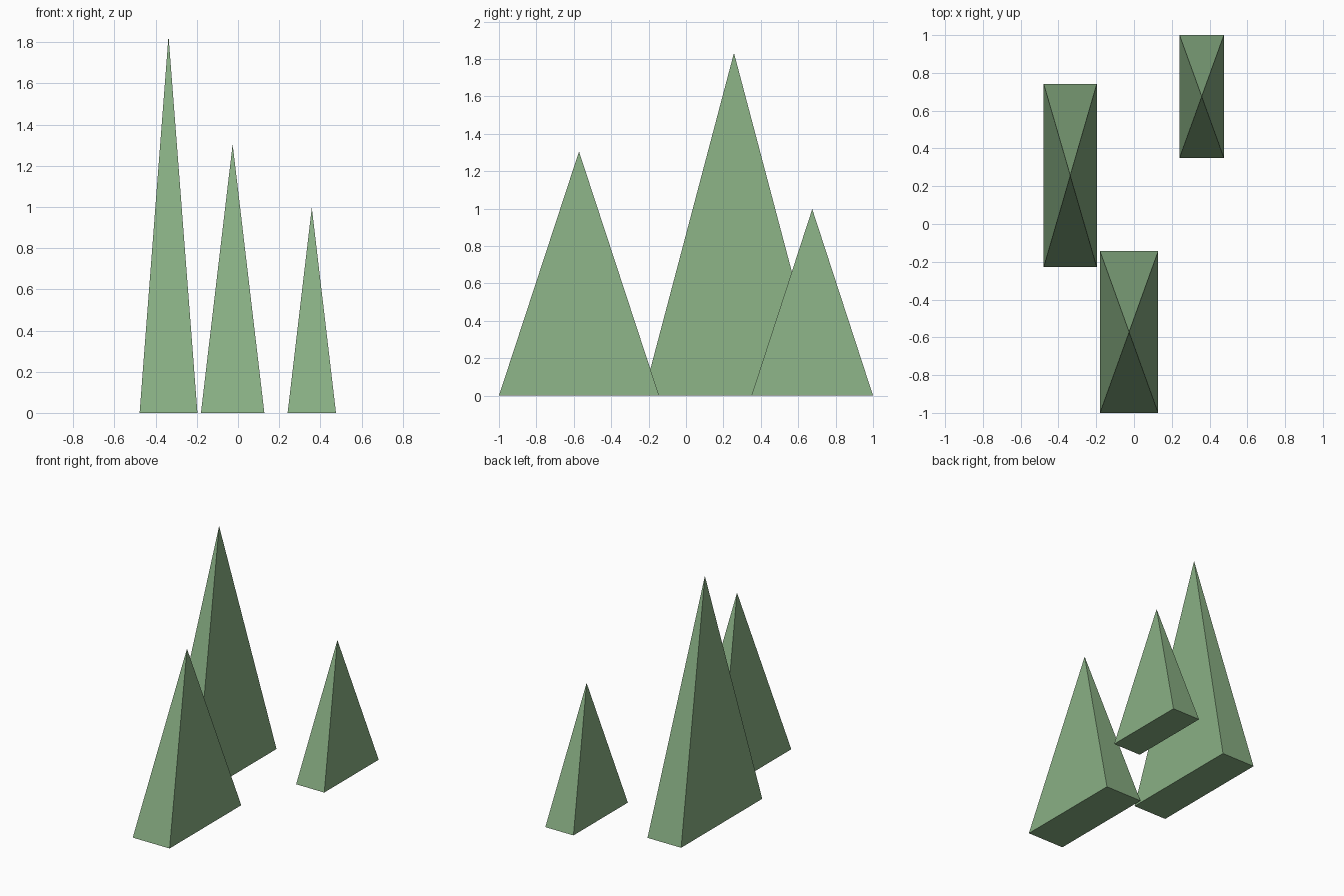
import bpy
import bmesh
from math import radians, sqrt
from mathutils import Matrix

if "Cube" in bpy.data.objects:
    bpy.data.objects.remove(bpy.data.objects["Cube"])

green = bpy.data.materials.new("green")
green.diffuse_color = (0.25, 0.43, 0.23, 1)
green.use_nodes = True
green.node_tree.nodes["Principled BSDF"].inputs["Base Color"].default_value = green.diffuse_color


def pyramid(name, x0, x1, y0, y1, height):
    """Closed four-sided pyramid over a rectangular base on z = 0."""
    bm = bmesh.new()
    bmesh.ops.create_cone(bm, cap_ends=True, segments=4, radius1=sqrt(0.5),
                          radius2=0, depth=1,
                          matrix=Matrix.Rotation(radians(45), 4, 'Z'))
    bmesh.ops.remove_doubles(bm, verts=bm.verts, dist=1e-5)
    bmesh.ops.scale(bm, vec=(x1 - x0, y1 - y0, height), verts=bm.verts)
    bmesh.ops.translate(bm, vec=((x0 + x1) / 2, (y0 + y1) / 2, height / 2),
                        verts=bm.verts)
    bmesh.ops.recalc_face_normals(bm, faces=bm.faces)
    mesh = bpy.data.meshes.new(name)
    bm.to_mesh(mesh)
    bm.free()
    mesh.materials.append(green)
    obj = bpy.data.objects.new(name, mesh)
    bpy.context.collection.objects.link(obj)


# Three separate spikes
pyramid("tall_spike", -0.478, -0.197, -0.228, 0.741, 1.832)
pyramid("middle_spike", -0.18, 0.128, -1.0, -0.144, 1.305)
pyramid("short_spike", 0.241, 0.476, 0.35, 1.0, 0.997)
